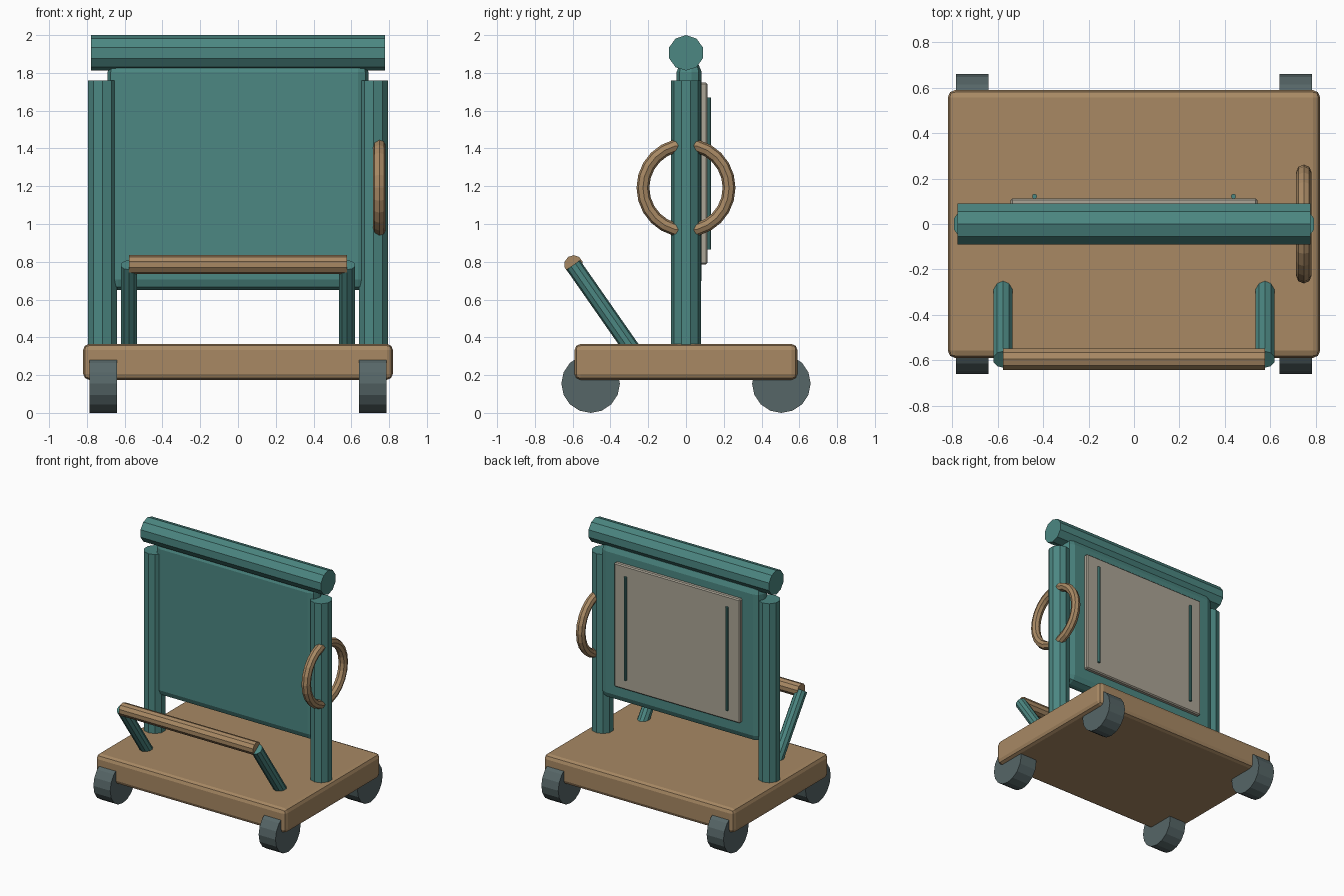
import bpy, bmesh, math
from mathutils import Vector, Matrix

cube = bpy.data.objects.get("Cube")
if cube:
    bpy.data.objects.remove(cube)


def material(name, rgb):
    m = bpy.data.materials.new(name)
    m.use_nodes = True
    m.diffuse_color = (*rgb, 1)
    for node in m.node_tree.nodes:
        if node.type == 'BSDF_PRINCIPLED':
            node.inputs["Base Color"].default_value = (*rgb, 1)
    return m


teal = material("teal paint", (0.072, 0.242, 0.223))
wood = material("tan wood", (0.392, 0.250, 0.127))
rubber = material("grey rubber", (0.093, 0.133, 0.136))
board = material("pale board", (0.413, 0.376, 0.305))


def finish(name, bm, mat):
    bmesh.ops.recalc_face_normals(bm, faces=bm.faces)
    mesh = bpy.data.meshes.new(name)
    bm.to_mesh(mesh)
    bm.free()
    mesh.materials.append(mat)
    ob = bpy.data.objects.new(name, mesh)
    bpy.context.scene.collection.objects.link(ob)
    return ob


def rod(name, start, end, radius, sides, mat):
    """Faceted cylinder between two points."""
    a, b = Vector(start), Vector(end)
    d = (b - a).normalized()
    up = d.cross(Vector((1, 0, 0)))
    up = Vector((0, 0, 1)) if up.length < 0.01 else up.normalized()
    frame = Matrix((up.cross(d), up, d)).transposed().to_4x4()
    bm = bmesh.new()
    bmesh.ops.create_cone(bm, cap_ends=True, segments=sides, radius1=radius,
                          radius2=radius, depth=(b - a).length,
                          matrix=Matrix.Translation((a + b) / 2) @ frame)
    return finish(name, bm, mat)


def box(name, low, high, bevel, segments, mat):
    """Box between two corners with rounded edges."""
    lo, hi = Vector(low), Vector(high)
    bm = bmesh.new()
    bmesh.ops.create_cube(bm, size=1, matrix=Matrix.Translation((lo + hi) / 2)
                          @ Matrix.Diagonal((*(hi - lo), 1)))
    bmesh.ops.bevel(bm, geom=bm.edges[:], offset=bevel, segments=segments,
                    profile=0.5, affect='EDGES')
    return finish(name, bm, mat)


def ring(name, centre, major, minor, steps, sides, mat):
    """Ring standing in the side plane."""
    bm = bmesh.new()
    c = Vector(centre)
    loops = []
    for i in range(steps):
        t = math.tau * i / steps
        out = Vector((0, math.cos(t), math.sin(t)))
        loop = []
        for j in range(sides):
            s = math.tau * j / sides
            p = c + out * (major + minor * math.cos(s))
            p.x += minor * math.sin(s)
            loop.append(bm.verts.new(p))
        loops.append(loop)
    for i in range(steps):
        a, b = loops[i], loops[(i + 1) % steps]
        for j in range(sides):
            k = (j + 1) % sides
            bm.faces.new((a[j], b[j], b[k], a[k]))
    return finish(name, bm, mat)


# Platform and upright panel
box("platform", (-0.82, -0.59, 0.175), (0.82, 0.59, 0.365), 0.032, 2, wood)
box("upright_panel", (-0.69, -0.05, 0.65), (0.69, 0.083, 1.86), 0.055, 2, teal)
box("back_board", (-0.543, 0.075, 0.785), (0.543, 0.113, 1.75), 0.008, 1, board)
rod("top_roller", (-0.778, 0, 1.906), (0.778, 0, 1.906), 0.094, 10, teal)

# Parts repeated on both sides
for side, s in (("right", -1), ("left", 1)):
    rod(side + "_post", (s * 0.717, 0, 0.3), (s * 0.717, 0, 1.76), 0.08, 10, teal)
    rod(side + "_handle_arm", (s * 0.577, -0.26, 0.3), (s * 0.577, -0.597, 0.783),
        0.044, 10, teal)
    rod(side + "_board_strip", (s * 0.438, 0.122, 0.865), (s * 0.438, 0.122, 1.67),
        0.011, 8, teal)
    for end, e in (("front", -1), ("back", 1)):
        rod(f"{end}_{side}_wheel", (s * 0.64, e * 0.505, 0.155),
            (s * 0.785, e * 0.505, 0.155), 0.155, 16, rubber)

# Front handle and side ring
rod("handle_bar", (-0.578, -0.595, 0.785), (0.578, -0.595, 0.785), 0.05, 10, wood)
ring("side_ring", (0.748, 0, 1.192), 0.228, 0.034, 24, 8, wood)
